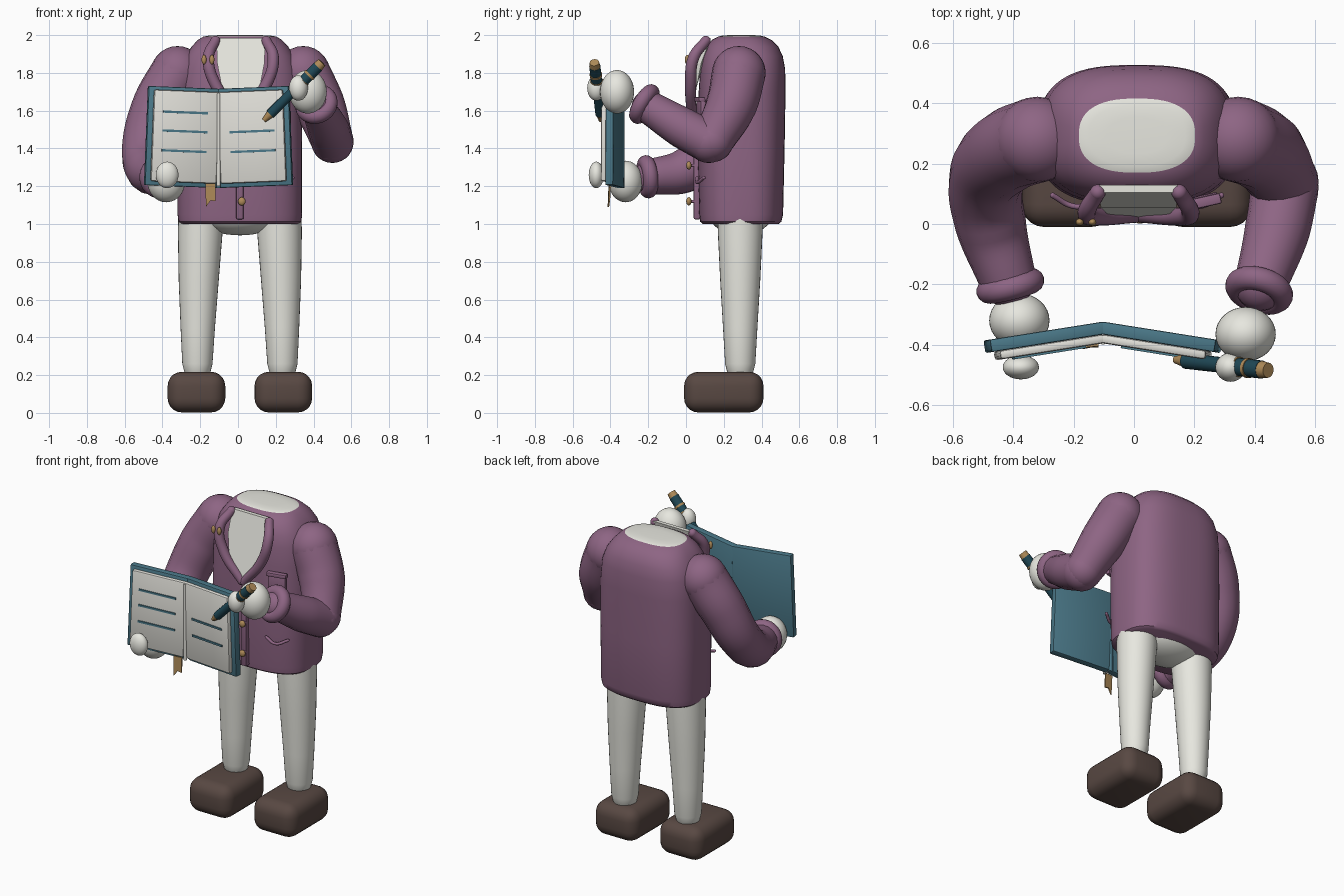
import bpy, bmesh, math
from mathutils import Vector, Matrix

if "Cube" in bpy.data.objects:
    bpy.data.objects.remove(bpy.data.objects["Cube"])

CX = 0.01  # body midline


def material(name, rgb):
    m = bpy.data.materials.new(name)
    m.diffuse_color = (*rgb, 1)
    m.use_nodes = True
    m.node_tree.nodes["Principled BSDF"].inputs["Base Color"].default_value = m.diffuse_color
    return m


PURPLE = material("plum jacket", (0.27, 0.13, 0.23))
WHITE = material("off white", (0.80, 0.80, 0.74))
PAGE = material("paper", (0.75, 0.74, 0.69))
TEAL = material("teal cover", (0.07, 0.19, 0.25))
NAVY = material("dark pen", (0.014, 0.065, 0.093))
GOLD = material("brass", (0.43, 0.26, 0.10))
BROWN = material("brown shoe", (0.098, 0.065, 0.055))


def finish(bm, name, *mats, smooth=True):
    bmesh.ops.recalc_face_normals(bm, faces=bm.faces)
    me = bpy.data.meshes.new(name)
    bm.to_mesh(me)
    bm.free()
    ob = bpy.data.objects.new(name, me)
    bpy.context.collection.objects.link(ob)
    for m in mats:
        me.materials.append(m)
    if smooth:
        bpy.ops.object.select_all(action='DESELECT')
        bpy.context.view_layer.objects.active = ob
        ob.select_set(True)
        bpy.ops.object.shade_smooth_by_angle(angle=math.radians(40))
    return ob


def loft(name, rings, *mats, n=48, rule=None):
    """Stack of superellipse rings: (z, cx, cy, rx, ry, exponent)."""
    bm = bmesh.new()
    loops = []
    for z, cx, cy, rx, ry, e in rings:
        loop = []
        for i in range(n):
            c, s = math.cos(2 * math.pi * i / n), math.sin(2 * math.pi * i / n)
            loop.append(bm.verts.new((cx + rx * math.copysign(abs(c) ** (2 / e), c),
                                      cy + ry * math.copysign(abs(s) ** (2 / e), s), z)))
        loops.append(loop)
    for a, b in zip(loops, loops[1:]):
        for i in range(n):
            bm.faces.new((a[i], a[(i + 1) % n], b[(i + 1) % n], b[i]))
    bm.faces.new(loops[0])
    bm.faces.new(loops[-1])
    if rule:
        for f in bm.faces:
            f.material_index = rule(f.calc_center_median())
    return finish(bm, name, *mats)


def ball(name, loc, r, mat):
    bm = bmesh.new()
    bmesh.ops.create_uvsphere(bm, u_segments=32, v_segments=20, radius=1)
    bmesh.ops.transform(bm, matrix=Matrix.LocRotScale(Vector(loc), None, Vector(r)), verts=bm.verts)
    return finish(bm, name, mat)


def box(name, loc, size, mat, bevel=0.0, seg=2, matrix=None):
    bm = bmesh.new()
    bmesh.ops.create_cube(bm, size=1)
    bmesh.ops.transform(bm, matrix=Matrix.LocRotScale(Vector(loc), None, Vector(size)), verts=bm.verts)
    if bevel:
        bmesh.ops.bevel(bm, geom=bm.edges[:], offset=bevel, segments=seg, profile=0.5, affect='EDGES')
    if matrix:
        bmesh.ops.transform(bm, matrix=matrix, verts=bm.verts)
    return finish(bm, name, mat)


def rod(name, a, b, ra, rb, mat):
    a, b = Vector(a), Vector(b)
    bm = bmesh.new()
    bmesh.ops.create_cone(bm, cap_ends=True, segments=20, radius1=ra, radius2=rb, depth=(b - a).length)
    q = (b - a).to_track_quat('Z', 'Y').to_matrix().to_4x4()
    bmesh.ops.transform(bm, matrix=Matrix.Translation((a + b) / 2) @ q, verts=bm.verts)
    return finish(bm, name, mat)


def tube(name, pts, mat, res=8):
    """Smooth tube through (x, y, z, radius) points with round ends."""
    cu = bpy.data.curves.new(name, 'CURVE')
    cu.dimensions = '3D'
    cu.bevel_depth, cu.bevel_resolution, cu.resolution_u = 1, 6, res
    sp = cu.splines.new('BEZIER')
    sp.bezier_points.add(len(pts) - 1)
    for bp, p in zip(sp.bezier_points, pts):
        bp.co, bp.radius = p[:3], p[3]
        bp.handle_left_type = bp.handle_right_type = 'AUTO'
    tmp = bpy.data.objects.new(name + "_path", cu)
    bpy.context.collection.objects.link(tmp)
    bpy.context.view_layer.update()
    me = bpy.data.meshes.new_from_object(tmp.evaluated_get(bpy.context.evaluated_depsgraph_get()))
    bpy.data.objects.remove(tmp)
    bm = bmesh.new()
    bm.from_mesh(me)
    for p in (pts[0], pts[-1]):
        m = Matrix.LocRotScale(Vector(p[:3]), None, Vector((p[3],) * 3))
        bmesh.ops.create_uvsphere(bm, u_segments=24, v_segments=14, radius=1, matrix=m)
    for f in bm.faces:
        f.material_index = 0
    return finish(bm, name, mat)


def cuff(name, loc, direction):
    bm = bmesh.new()
    n, k, R, r = 32, 14, 0.075, 0.04
    g = [[bm.verts.new(((R + r * math.cos(v * 2 * math.pi / k)) * math.cos(u * 2 * math.pi / n),
                        (R + r * math.cos(v * 2 * math.pi / k)) * math.sin(u * 2 * math.pi / n),
                        r * math.sin(v * 2 * math.pi / k))) for v in range(k)] for u in range(n)]
    for u in range(n):
        for v in range(k):
            bm.faces.new((g[u][v], g[(u + 1) % n][v], g[(u + 1) % n][(v + 1) % k], g[u][(v + 1) % k]))
    q = Vector(direction).to_track_quat('Z', 'Y').to_matrix().to_4x4()
    bmesh.ops.transform(bm, matrix=Matrix.Translation(loc) @ q, verts=bm.verts)
    return finish(bm, name, PURPLE)


def plate(name, pts, thick, mat):
    """Polygon thickened towards +y."""
    bm = bmesh.new()
    f = bm.faces.new([bm.verts.new(p) for p in pts])
    ext = bmesh.ops.extrude_face_region(bm, geom=[f])
    bmesh.ops.translate(bm, vec=(0, thick, 0), verts=[v for v in ext['geom'] if isinstance(v, bmesh.types.BMVert)])
    bm.faces.ensure_lookup_table()
    return finish(bm, name, mat, smooth=False)


# Jacket body with pale neck opening on top
loft("jacket", [(1.0, CX, 0.29, 0.31, 0.20, 2.8), (1.012, CX, 0.29, 0.325, 0.215, 2.8),
                (1.05, CX, 0.292, 0.33, 0.222, 2.8), (1.4, CX, 0.292, 0.33, 0.23, 2.8),
                (1.7, CX, 0.297, 0.325, 0.23, 2.8), (1.82, CX, 0.3, 0.312, 0.225, 2.8),
                (1.89, CX, 0.3, 0.288, 0.212, 2.8), (1.94, CX, 0.298, 0.255, 0.19, 2.7),
                (1.975, CX, 0.295, 0.222, 0.157, 2.6), (1.992, CX, 0.293, 0.193, 0.123, 2.5),
                (1.998, CX, 0.293, 0.16, 0.10, 2.4), (2.0, CX, 0.293, 0.1, 0.06, 2.2)],
     PURPLE, WHITE, n=64, rule=lambda c: 1 if c.z > 1.9925 else 0)
ball("hips", (CX, 0.29, 1.06), (0.24, 0.17, 0.12), WHITE)

# Legs and shoes
for side, tag in ((-1, "left"), (1, "right")):
    loft(tag + "_leg", [(z, CX + side * x, 0.287, r, r, 2) for z, x, r in
                        ((0.19, 0.225, 0.055), (0.22, 0.225, 0.07), (0.26, 0.225, 0.08), (0.45, 0.223, 0.091),
                         (0.7, 0.218, 0.106), (0.95, 0.21, 0.118), (1.1, 0.208, 0.118))], WHITE, n=32)
    box(tag + "_shoe", (CX + side * 0.23, 0.2, 0.11), (0.305, 0.42, 0.215), BROWN, 0.075, 5)

# Arms, cuffs and hands
tube("left_arm", [(-0.32, 0.28, 1.80, 0.142), (-0.42, 0.24, 1.63, 0.138), (-0.49, 0.14, 1.40, 0.125),
                  (-0.475, 0.0, 1.285, 0.118), (-0.42, -0.18, 1.25, 0.095)], PURPLE)
tube("right_upper_arm", [(0.345, 0.28, 1.80, 0.142), (0.43, 0.24, 1.63, 0.136), (0.5, 0.14, 1.44, 0.112)], PURPLE)
tube("right_forearm", [(0.5, 0.12, 1.435, 0.112), (0.475, -0.02, 1.51, 0.108), (0.42, -0.2, 1.62, 0.088)], PURPLE)
cuff("left_cuff", (-0.41, -0.205, 1.25), (0.25, -1, -0.1))
cuff("right_cuff", (0.415, -0.22, 1.635), (-0.25, -0.85, 0.5))
ball("left_hand", (-0.38, -0.32, 1.225), (0.1, 0.09, 0.11), WHITE)
ball("left_thumb", (-0.375, -0.475, 1.26), (0.06, 0.04, 0.07), WHITE)
ball("right_hand", (0.37, -0.365, 1.70), (0.1, 0.09, 0.115), WHITE)
ball("right_thumb", (0.32, -0.475, 1.72), (0.05, 0.048, 0.067), WHITE)

# Shirt front, lapels, placket and buttons
SX = 0.015
shirt = [(-0.13, 0.105, 1.985), (0.13, 0.105, 1.985), (0.125, 0.055, 1.85), (0.1, 0.03, 1.72),
         (0, 0.02, 1.58), (-0.1, 0.03, 1.72), (-0.125, 0.055, 1.85)]
plate("shirt_front", [(SX + x, y, z) for x, y, z in shirt], 0.025, WHITE)
for s, tag in ((-1, "left"), (1, "right")):
    tube(tag + "_lapel", [(SX + s * x, y, z, r) for x, y, z, r in
                          ((0.135, 0.105, 1.97, 0.026), (0.172, 0.04, 1.88, 0.03),
                           (0.135, 0.025, 1.74, 0.03), (0.01, 0.03, 1.58, 0.026))], PURPLE)
    tube(tag + "_pocket_flap", [(CX + s * x, y, z, 0.009) for x, y, z in
                                ((0.15, 0.06, 1.245), (0.215, 0.06, 1.22), (0.28, 0.095, 1.245))], PURPLE)
box("placket", (0.01, 0.06, 1.29), (0.04, 0.04, 0.53), PURPLE, 0.008)
for i, z in enumerate((1.12, 1.31, 1.5)):
    ball("button_%d" % i, (0.02, 0.015, z), (0.02, 0.014, 0.022), GOLD)
    rod("button_shank_%d" % i, (0.02, 0.01, z), (0.02, 0.06, z), 0.008, 0.008, PURPLE)
for i, x in enumerate((-0.18, -0.138)):
    ball("lapel_pin_%d" % i, (x, 0.006, 1.87), (0.013, 0.012, 0.025), GOLD)
pocket = Matrix.Translation((0.225, 0.08, 1.6)) @ Matrix.Rotation(0.22, 4, 'Z')
box("breast_pocket", (0, 0, -0.01), (0.11, 0.03, 0.14), PURPLE, 0.006, matrix=pocket)
box("breast_pocket_welt", (0, -0.008, 0.06), (0.125, 0.035, 0.025), PURPLE, 0.006, matrix=pocket)

# Open book: each half is built flat from the spine, then swung and tilted
for s, tag in ((-1, "left"), (1, "right")):
    m = (Matrix.Translation((-0.103, -0.345, 1.453)) @ Matrix.Rotation(-s * math.radians(9), 4, 'Z')
         @ Matrix.Rotation(-s * math.radians(2.3), 4, 'Y'))
    box(tag + "_cover", (s * 0.195, 0, 0), (0.385, 0.042, 0.525), TEAL, 0.006, matrix=m)
    box(tag + "_pages", (s * 0.185, -0.035, 0.002), (0.352, 0.03, 0.485), PAGE, 0.01, matrix=m)
    for i, z in enumerate((0.13, 0.03, -0.075) if s < 0 else (0.03, -0.075)):
        box("%s_line_%d" % (tag, i), (s * 0.19, -0.052, z), (0.24, 0.009, 0.012), TEAL, matrix=m)
rod("book_spine", (-0.103, -0.34, 1.19), (-0.103, -0.34, 1.71), 0.014, 0.014, TEAL)
rod("page_gutter", (-0.103, -0.39, 1.2), (-0.103, -0.39, 1.69), 0.01, 0.01, PAGE)
plate("ribbon", [(-0.172, -0.41, 1.215), (-0.118, -0.405, 1.215), (-0.118, -0.41, 1.12),
                 (-0.145, -0.41, 1.125), (-0.17, -0.415, 1.09)], 0.008, GOLD)

# Pen: sections along one axis
P0, P1 = Vector((0.137, -0.45, 1.548)), Vector((0.445, -0.485, 1.855))
for name, a, b, ra, rb, mat in (("pen_tip", 0, 0.11, 0.012, 0.022, GOLD),
                                ("pen_barrel", 0.11, 0.68, 0.026, 0.026, NAVY),
                                ("pen_cap", 0.68, 0.93, 0.03, 0.03, NAVY),
                                ("pen_band_low", 0.66, 0.69, 0.033, 0.033, GOLD),
                                ("pen_band_high", 0.77, 0.80, 0.033, 0.033, GOLD),
                                ("pen_end", 0.92, 1.0, 0.029, 0.025, GOLD)):
    rod(name, P0.lerp(P1, a), P0.lerp(P1, b), ra, rb, mat)
